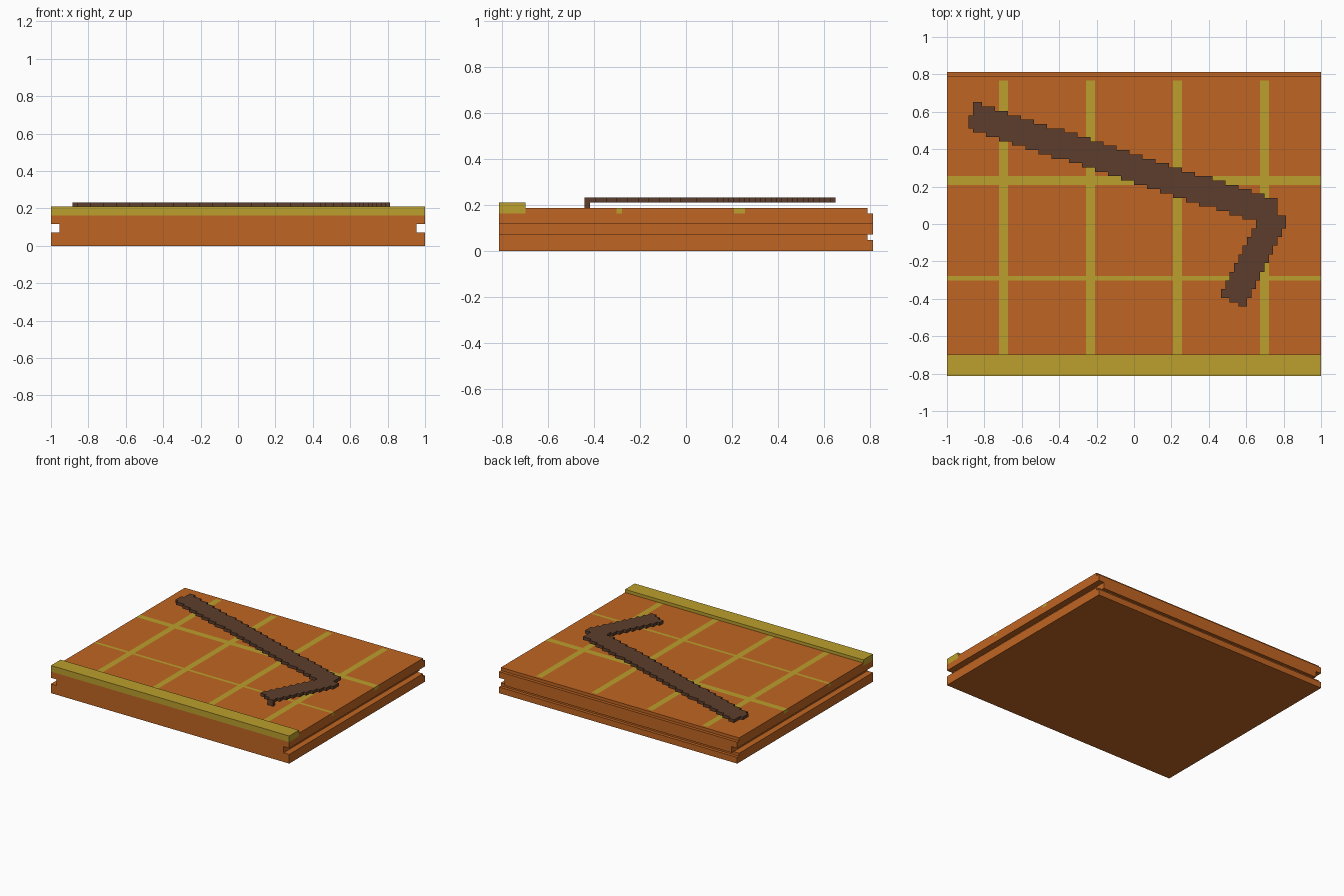
import bpy, bmesh
from mathutils import Vector

cube = bpy.data.objects.get("Cube")
if cube:
    bpy.data.objects.remove(cube, do_unlink=True)

# The model sits on a block grid: NX by NY blocks, U units each
NX, NY = 86, 70
U = 2 / NX


def pos(x, y, z):
    return Vector(((x - NX / 2) * U, (y - NY / 2) * U, z * U))


def material(name, color):
    m = bpy.data.materials.new(name)
    m.use_nodes = True
    m.diffuse_color = (*color, 1)
    bsdf = next(n for n in m.node_tree.nodes if n.type == "BSDF_PRINCIPLED")
    bsdf.inputs["Base Color"].default_value = (*color, 1)
    return m


orange = material("orange", (0.53, 0.13, 0.016))
gold = material("gold", (0.50, 0.35, 0.026))
brown = material("dark_brown", (0.107, 0.048, 0.025))


def finish(name, bm, *mats):
    bmesh.ops.recalc_face_normals(bm, faces=bm.faces)
    mesh = bpy.data.meshes.new(name)
    bm.to_mesh(mesh)
    bm.free()
    for m in mats:
        mesh.materials.append(m)
    obj = bpy.data.objects.new(name, mesh)
    bpy.context.scene.collection.objects.link(obj)
    return obj


def box_mesh(lo, hi):
    bm = bmesh.new()
    bmesh.ops.create_cube(bm, size=1)
    a, b = pos(*lo), pos(*hi)
    for v in bm.verts:
        v.co = (a + b) / 2 + v.co * (b - a)
    return bm


def box(name, lo, hi, mat):
    return finish(name, box_mesh(lo, hi), mat)


# Lower board, with a groove along each side and a thin one at the back
board = box("board", (0, 0, 0), (NX, NY, 7), orange)
cutters = [
    box("right_groove_cutter", (-2, -2, 3), (2, NY + 2, 5), orange),
    box("left_groove_cutter", (NX - 2, -2, 3), (NX + 2, NY + 2, 5), orange),
    box("back_groove_cutter", (-4, NY - 1, 2), (NX + 4, NY + 4, 3), orange),
]
bpy.context.view_layer.objects.active = board
for cutter in cutters:
    cutter.hide_render = True
    mod = board.modifiers.new("groove", "BOOLEAN")
    mod.operation, mod.solver, mod.object = "DIFFERENCE", "EXACT", cutter
    bpy.ops.object.modifier_apply(modifier=mod.name)
    bpy.data.objects.remove(cutter, do_unlink=True)

# Top panel, cut along the gold lines
long_lines = [(12, 14), (32, 34), (52, 54), (72, 74)]
cross_lines = [(22, 23), (44, 46)]
bm = box_mesh((0, 5, 7), (NX, NY - 1, 8))
cuts = [((x, 0, 0), (1, 0, 0)) for pair in long_lines for x in pair]
cuts += [((0, y, 0), (0, 1, 0)) for pair in cross_lines + [(NY - 2,)] for y in pair]
for point, normal in cuts:
    bmesh.ops.bisect_plane(bm, geom=bm.verts[:] + bm.edges[:] + bm.faces[:],
                           plane_co=pos(*point), plane_no=normal)
for f in bm.faces:
    c = f.calc_center_median()
    x, y = c.x / U + NX / 2, c.y / U + NY / 2
    on_long = y < NY - 2 and any(a < x < b for a, b in long_lines)
    on_cross = any(a < y < b for a, b in cross_lines)
    f.material_index = int(on_long or on_cross)
finish("top_panel", bm, orange, gold)

# Raised front rail
box("front_rail", (0, 0, 7), (NX, 5, 9), gold)


# Bent stick: blocks whose centres fall inside two slanted arms
def in_stick(x, y):
    slope = 22 / 68
    outer = x < 77 + (y - 33) / 2 and x < (76 if y > 37 else 78)
    below_top = y < 62.5 - slope * (x - 8)
    long_arm = y > 55.5 - slope * (x - 9) and x > 6 + (y - 61.5) / 3
    short_arm = (y < 36 and x > 63 + (y - 19) / 2 and y > 18 - (x - 64) / 2)
    return outer and below_top and (long_arm or short_arm)


bm = bmesh.new()
for i in range(NX):
    for j in range(NY):
        if in_stick(i + 0.5, j + 0.5):
            bm.faces.new([bm.verts.new(pos(i + a, j + b, 9))
                          for a, b in ((0, 0), (1, 0), (1, 1), (0, 1))])
bmesh.ops.remove_doubles(bm, verts=bm.verts, dist=U / 10)
top = bmesh.ops.extrude_face_region(bm, geom=bm.faces[:], use_keep_orig=True)["geom"]
bmesh.ops.translate(bm, vec=(0, 0, U),
                    verts=[g for g in top if isinstance(g, bmesh.types.BMVert)])
finish("bent_stick", bm, brown)

# Small foot under the tip of the short arm
box("stick_foot", (67, 16, 8), (69, 17, 9), brown)
